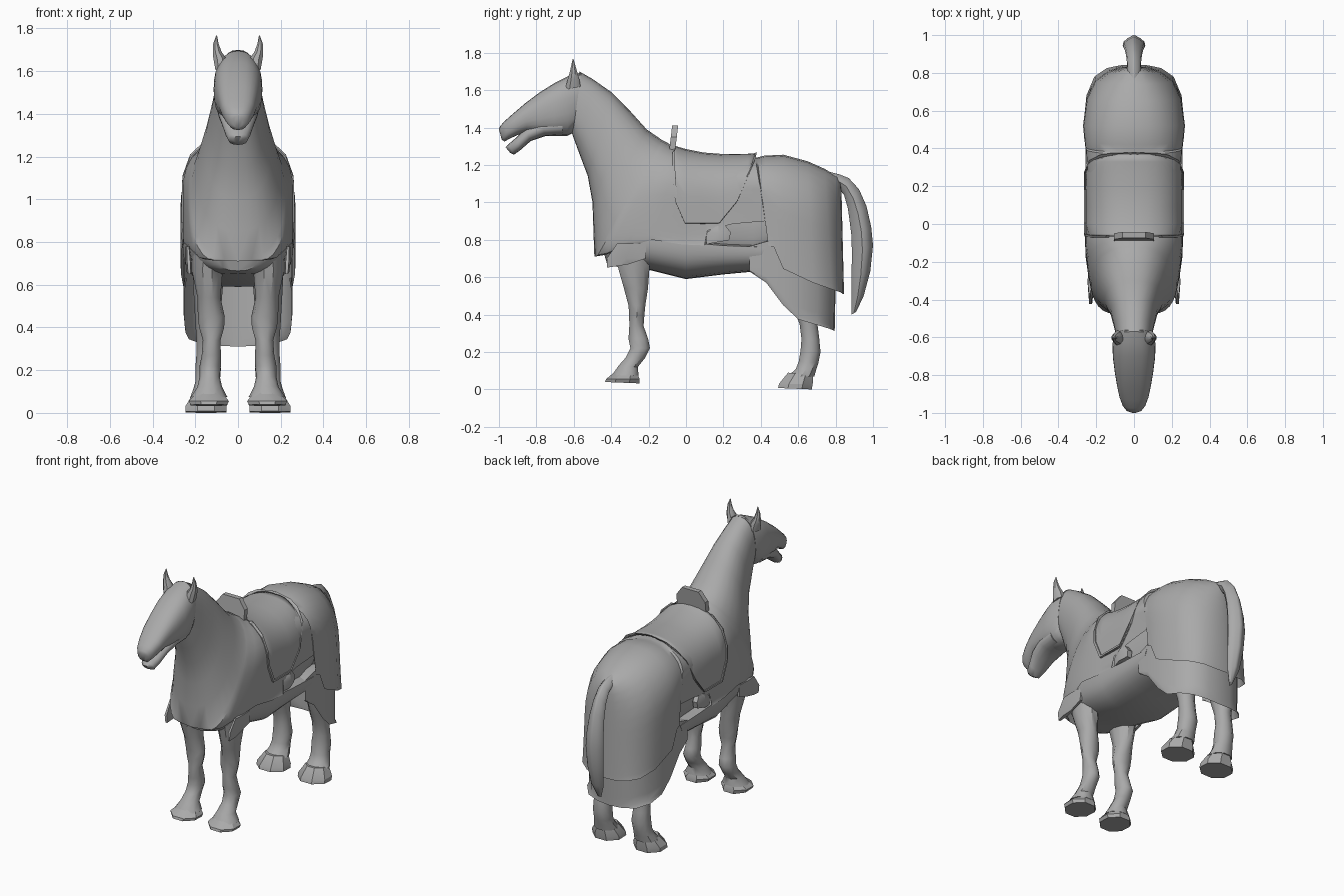
import bpy, bmesh, math

grey = bpy.data.materials.new("cloth_grey")
grey.diffuse_color = (0.40, 0.40, 0.40, 1)


def finish(name, bm, angle=40, mirror=True, thick=0):
    bmesh.ops.remove_doubles(bm, verts=bm.verts, dist=1e-4)
    bmesh.ops.recalc_face_normals(bm, faces=bm.faces)
    me = bpy.data.meshes.new(name)
    bm.to_mesh(me)
    bm.free()
    me.materials.append(grey)
    ob = bpy.data.objects.new(name, me)
    bpy.context.collection.objects.link(ob)
    if mirror:
        mod = ob.modifiers.new("mirror", 'MIRROR')
        mod.merge_threshold = 0.0005
    if thick:
        mod = ob.modifiers.new("thickness", 'SOLIDIFY')
        mod.thickness, mod.offset = thick, 1
    bpy.context.view_layer.objects.active = ob
    ob.select_set(True)
    bpy.ops.object.shade_smooth_by_angle(angle=math.radians(angle))
    ob.select_set(False)
    return ob


def face_outward(ob):
    if sum(f.normal.x * f.area for f in ob.data.polygons) < 0:
        ob.data.flip_normals()


def width(s, w, hem, p, m=0.5):
    """Half width at s: rounded from the top, easing to the hem width."""
    if s < m:
        return w * (1 - (1 - s / m) ** p) ** (1 / p)
    t = min(1, (s - m) / (1 - m))
    return w + (hem - w) * (1 - (1 - t ** p) ** (1 / p))


def skin(bm, rings, closed=False):
    n = len(rings[0])
    for a, b in zip(rings, rings[1:]):
        for k in range(n if closed else n - 1):
            j = (k + 1) % n
            bm.faces.new((a[k], b[k], b[j], a[j]))


def loft(name, stations, n=12, p=2.0, m=0.5, caps=True, angle=40):
    """Half shell: stations are (top y, top z, bottom y, bottom z, width, hem)."""
    bm = bmesh.new()
    rings = []
    for yt, zt, yb, zb, w, hem in stations:
        ring = []
        for k in range(n + 1):
            s = (1 - math.cos(math.pi * k / n)) / 2
            ring.append(bm.verts.new((width(s, w, hem, p, m), yt + (yb - yt) * s,
                                      zt + (zb - zt) * s)))
        rings.append(ring)
    skin(bm, rings)
    if caps:
        bm.faces.new(rings[0])
        bm.faces.new(rings[-1])
    ob = finish(name, bm, angle)
    face_outward(ob)
    return ob


def tube(name, sections, n=10, angle=40):
    """Mirrored limb: sections are (z front, z back, y0, y1, x0, x1)."""
    bm = bmesh.new()
    rings = []
    for zf, zb, y0, y1, x0, x1 in sections:
        ring = []
        for k in range(n):
            a = 2 * math.pi * (k + 0.5) / n
            u = (1 - math.cos(a)) / 2
            ring.append(bm.verts.new(((x0 + x1) / 2 + (x1 - x0) / 2 * math.sin(a),
                                      y0 + (y1 - y0) * u, zf + (zb - zf) * u)))
        rings.append(ring)
    skin(bm, rings, True)
    bm.faces.new(rings[0])
    bm.faces.new(rings[-1])
    return finish(name, bm, angle)


# Cloth covering neck, chest, back and rump, open at the hem
loft("body_cover", [
    (-0.57, 1.70, -0.61, 1.37, 0.095, 0), (-0.50, 1.66, -0.57, 1.26, 0.108, 0),
    (-0.40, 1.59, -0.525, 1.14, 0.126, 0), (-0.30, 1.49, -0.50, 1.00, 0.155, 0),
    (-0.21, 1.39, -0.495, 0.85, 0.192, 0), (-0.13, 1.335, -0.49, 0.71, 0.222, 0),
    (-0.12, 1.33, -0.475, 0.712, 0.228, 0.10), (-0.10, 1.32, -0.43, 0.72, 0.235, 0.16),
    (-0.08, 1.305, -0.32, 0.765, 0.246, 0.222),
    (-0.04, 1.29, -0.18, 0.80, 0.258, 0.255), (0.02, 1.27, -0.02, 0.775, 0.252, 0.262),
    (0.10, 1.25, 0.10, 0.77, 0.246, 0.26), (0.115, 1.25, 0.115, 0.85, 0.246, 0.25),
    (0.25, 1.24, 0.25, 0.885, 0.246, 0.248), (0.37, 1.24, 0.425, 0.90, 0.255, 0.252),
    (0.38, 1.24, 0.44, 0.77, 0.258, 0.262), (0.42, 1.25, 0.47, 0.76, 0.262, 0.265),
    (0.52, 1.255, 0.52, 0.645, 0.27, 0.266), (0.65, 1.22, 0.68, 0.57, 0.25, 0.252),
    (0.74, 1.18, 0.78, 0.535, 0.205, 0.21), (0.80, 1.145, 0.825, 0.52, 0.13, 0.145),
    (0.825, 1.13, 0.84, 0.51, 0.06, 0.075), (0.83, 1.12, 0.845, 0.51, 0, 0),
], n=14, p=2.3, caps=False)

# Trunk seen inside the flank opening and above the hind legs
loft("trunk", [
    (-0.25, 1.1, -0.25, 0.70, 0.20, 0), (0.0, 1.1, 0.0, 0.66, 0.225, 0),
    (0.20, 1.1, 0.20, 0.66, 0.21, 0), (0.36, 1.1, 0.36, 0.64, 0.21, 0),
    (0.55, 1.1, 0.55, 0.72, 0.20, 0), (0.70, 1.05, 0.70, 0.80, 0.14, 0),
], p=2.6)

# Cloth band along the flank, rounding under the belly
loft("belly_band", [
    (-0.455, 0.78, -0.42, 0.665, 0.10, 0), (-0.41, 0.80, -0.39, 0.66, 0.17, 0),
    (-0.33, 0.83, -0.33, 0.65, 0.215, 0), (-0.20, 0.83, -0.20, 0.64, 0.245, 0),
    (0.0, 0.80, 0.0, 0.59, 0.257, 0), (0.2, 0.78, 0.2, 0.615, 0.256, 0),
    (0.43, 0.77, 0.36, 0.63, 0.257, 0),
], p=2.8, m=0.08)

# Loose front corners of the lower cloth
tube("front_flap", [(0.78, 0.78, -0.38, -0.20, 0.225, 0.245), (0.70, 0.70, -0.44, -0.20, 0.215, 0.245),
                    (0.65, 0.67, -0.43, -0.30, 0.215, 0.24)], n=6)

# Lower rear skirt hanging round the hind legs
loft("rear_skirt", [
    (0.34, 0.77, 0.34, 0.63, 0.25, 0.24), (0.43, 0.80, 0.43, 0.57, 0.255, 0.25),
    (0.52, 0.80, 0.52, 0.45, 0.255, 0.25), (0.60, 0.80, 0.60, 0.375, 0.248, 0.245),
    (0.71, 0.80, 0.70, 0.345, 0.215, 0.23), (0.77, 0.80, 0.765, 0.325, 0.155, 0.175),
    (0.80, 0.80, 0.79, 0.315, 0.08, 0.09), (0.805, 0.80, 0.795, 0.31, 0, 0),
], n=8, p=12, m=0.1, caps=False)

# Saddle cloth: same arch as the back, cut to a tapered flap
bm = bmesh.new()
rings = []
for y, top, low in [(-0.065, 1.30, 1.20), (-0.052, 1.295, 1.00), (0.0, 1.28, 0.89),
                    (0.09, 1.262, 0.885), (0.18, 1.255, 0.89), (0.27, 1.255, 1.00),
                    (0.33, 1.255, 1.14), (0.37, 1.258, 1.235)]:
    ring = []
    for k in range(13):
        z = top + (low - top) * (1 - math.cos(math.pi * k / 12)) / 2
        ring.append(bm.verts.new((width((top - z) / (top - 0.78), 0.252, 0.255, 2.3), y, z)))
    rings.append(ring)
skin(bm, rings)
face_outward(finish("saddle", bm, thick=0.005))

# Raised rim following the saddle edge
bm = bmesh.new()
rings = []
for y, z, top in [(-0.066, 1.27, 1.30), (-0.066, 1.20, 1.30), (-0.06, 1.10, 1.30), (-0.053, 1.01, 1.295),
                  (0.0, 0.89, 1.28), (0.18, 0.89, 1.255), (0.27, 1.00, 1.255), (0.33, 1.14, 1.255),
                  (0.36, 1.21, 1.257), (0.37, 1.245, 1.26), (0.372, 1.262, 1.262)]:
    x = width((top - z) / (top - 0.78), 0.252, 0.255, 2.3)
    rings.append([bm.verts.new((max(0, x + dx), y + d, z + abs(dx) * 0.4 + d)) for dx, d in
                  [(-0.008, -0.006), (0.012, -0.006), (0.012, 0.006), (-0.008, 0.006)]])
skin(bm, rings, True)
bm.faces.new(rings[0])
finish("saddle_rim", bm, 30)

# Pommel: upright plate with cut corners
bm = bmesh.new()
outline = [(0.105, 1.26), (0.105, 1.35), (0.06, 1.41), (-0.06, 1.41), (-0.105, 1.35), (-0.105, 1.26)]
skin(bm, [[bm.verts.new((x, y + (z - 1.26) * 0.12, z)) for x, z in outline] for y in (-0.092, -0.06)], True)
bmesh.ops.holes_fill(bm, edges=bm.edges)
finish("pommel", bm, 30, mirror=False)

# Stirrups in the flank opening
tube("stirrup", [(0.775, 0.80, 0.10, 0.24, 0.20, 0.262), (0.835, 0.84, 0.10, 0.25, 0.20, 0.265),
                 (0.865, 0.885, 0.14, 0.21, 0.20, 0.256)], n=6, angle=30)

# Head with muzzle, plus a separate lower jaw for the open mouth
loft("head", [
    (-0.56, 1.695, -0.605, 1.37, 0.098, 0), (-0.63, 1.675, -0.635, 1.355, 0.114, 0),
    (-0.70, 1.64, -0.71, 1.355, 0.112, 0), (-0.78, 1.59, -0.785, 1.36, 0.102, 0),
    (-0.86, 1.53, -0.85, 1.375, 0.09, 0), (-0.93, 1.47, -0.90, 1.36, 0.077, 0),
    (-0.975, 1.43, -0.945, 1.34, 0.06, 0), (-0.995, 1.405, -0.97, 1.325, 0.042, 0),
    (-1.0, 1.39, -0.985, 1.335, 0.02, 0),
], p=2.5, angle=60)
loft("lower_jaw", [
    (-0.66, 1.46, -0.66, 1.358, 0.095, 0), (-0.78, 1.44, -0.75, 1.355, 0.092, 0),
    (-0.86, 1.395, -0.83, 1.328, 0.078, 0), (-0.91, 1.345, -0.885, 1.28, 0.06, 0),
    (-0.95, 1.31, -0.92, 1.255, 0.045, 0), (-0.965, 1.295, -0.94, 1.265, 0.02, 0),
], n=8, p=2.4, angle=60)

# Ears
tube("ear", [(1.60, 1.62, -0.65, -0.56, 0.05, 0.108), (1.66, 1.66, -0.635, -0.568, 0.052, 0.118),
             (1.69, 1.69, -0.625, -0.578, 0.075, 0.12), (1.73, 1.73, -0.615, -0.59, 0.09, 0.117),
             (1.768, 1.768, -0.606, -0.602, 0.098, 0.102)], n=8)

# Front legs and hooves
tube("front_leg", [
    (0.85, 0.85, -0.40, -0.15, 0.05, 0.22), (0.66, 0.66, -0.37, -0.19, 0.072, 0.215),
    (0.54, 0.54, -0.335, -0.20, 0.082, 0.19), (0.45, 0.45, -0.31, -0.215, 0.062, 0.188),
    (0.40, 0.40, -0.306, -0.22, 0.065, 0.182), (0.34, 0.34, -0.305, -0.225, 0.082, 0.165),
    (0.27, 0.27, -0.31, -0.20, 0.08, 0.17),
    (0.22, 0.22, -0.30, -0.19, 0.08, 0.18), (0.17, 0.17, -0.325, -0.215, 0.085, 0.18),
    (0.125, 0.12, -0.365, -0.255, 0.075, 0.19), (0.075, 0.075, -0.40, -0.25, 0.05, 0.22)])
tube("front_hoof", [(0.095, 0.085, -0.385, -0.255, 0.065, 0.20), (0.055, 0.055, -0.435, -0.24, 0.035, 0.238),
                    (0.04, 0.032, -0.44, -0.24, 0.045, 0.228)], n=8, angle=30)

# Hind legs and hooves
tube("hind_leg", [
    (0.85, 0.85, 0.46, 0.76, 0.05, 0.22), (0.60, 0.60, 0.52, 0.73, 0.07, 0.21),
    (0.42, 0.42, 0.575, 0.715, 0.085, 0.20), (0.35, 0.35, 0.605, 0.705, 0.09, 0.195),
    (0.27, 0.27, 0.615, 0.715, 0.09, 0.195), (0.21, 0.20, 0.61, 0.722, 0.08, 0.20),
    (0.15, 0.14, 0.60, 0.71, 0.085, 0.20), (0.11, 0.11, 0.585, 0.70, 0.08, 0.21),
    (0.07, 0.07, 0.54, 0.69, 0.07, 0.225)])
tube("hind_hoof", [(0.09, 0.08, 0.54, 0.685, 0.078, 0.218), (0.03, 0.03, 0.49, 0.685, 0.045, 0.255),
                   (0.008, 0.0, 0.485, 0.68, 0.045, 0.255)], n=8, angle=30)

# Tail: wedge section, widest near its outer face
loft("tail", [
    (0.76, 1.165, 0.76, 1.10, 0.035, 0), (0.82, 1.15, 0.82, 1.07, 0.038, 0),
    (0.87, 1.13, 0.845, 1.04, 0.04, 0),
    (0.925, 1.07, 0.865, 0.97, 0.045, 0), (0.965, 0.98, 0.875, 0.90, 0.052, 0),
    (0.99, 0.87, 0.885, 0.82, 0.06, 0), (1.0, 0.77, 0.887, 0.72, 0.064, 0),
    (0.985, 0.63, 0.885, 0.60, 0.058, 0), (0.95, 0.50, 0.885, 0.49, 0.045, 0),
    (0.91, 0.415, 0.885, 0.40, 0.012, 0)], n=8, p=1.3, m=0.42)
